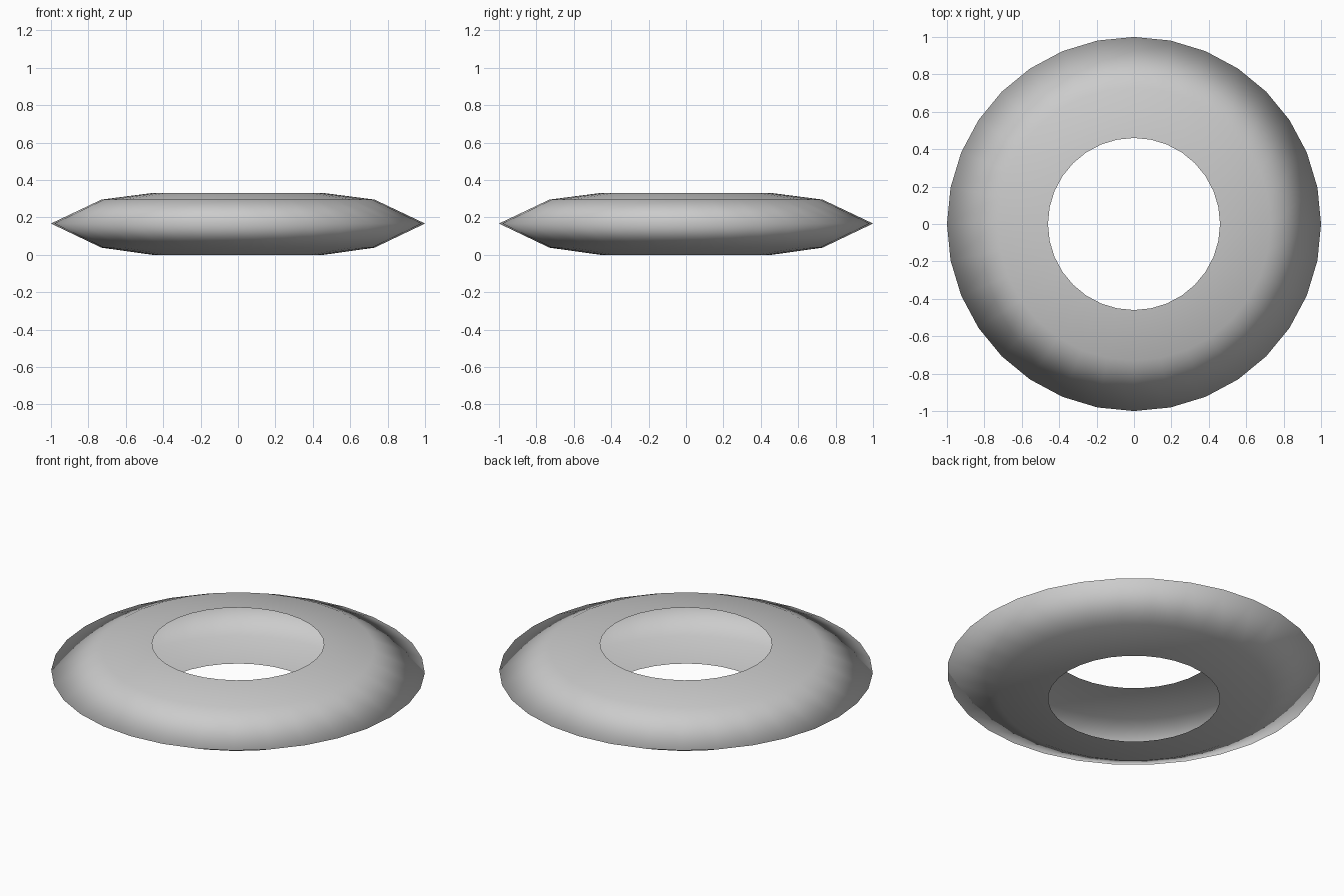
import bpy, bmesh
from math import cos, sin, tau

if "Cube" in bpy.data.objects:
    bpy.data.objects.remove(bpy.data.objects["Cube"])

SEGMENTS = 32
# (radius, height) from the top opening, round the rim, to the bottom opening
PROFILE = [(0.46, 0.33), (0.73, 0.295), (1.0, 0.167), (0.73, 0.038), (0.46, 0.0)]

# Hollow ring shell, open at the central hole
bm = bmesh.new()
rings = [[bm.verts.new((r * cos(tau * i / SEGMENTS), r * sin(tau * i / SEGMENTS), z))
          for i in range(SEGMENTS)] for r, z in PROFILE]
for upper, lower in zip(rings, rings[1:]):
    for i in range(SEGMENTS):
        j = (i + 1) % SEGMENTS
        bm.faces.new((upper[i], lower[i], lower[j], upper[j]))

# Smooth shading all the way round the rim
for face in bm.faces:
    face.smooth = True

mesh = bpy.data.meshes.new("ring_shell")
bm.to_mesh(mesh)
bm.free()
ring = bpy.data.objects.new("ring_shell", mesh)
bpy.context.collection.objects.link(ring)
